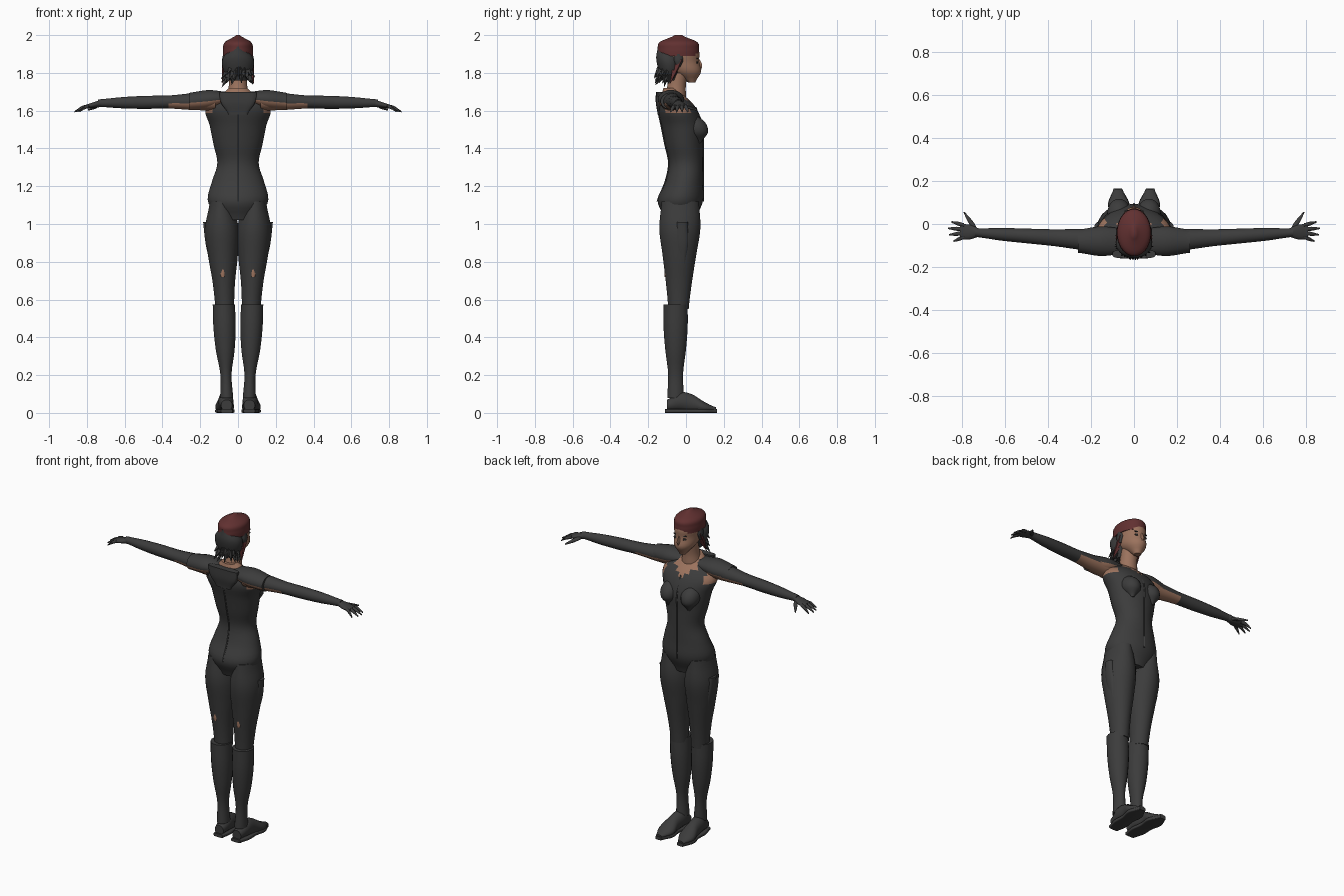
import bpy, bmesh, math, random
from mathutils import Vector

if "Cube" in bpy.data.objects:
    bpy.data.objects.remove(bpy.data.objects["Cube"])
random.seed(4)


def material(name, red, green, blue):
    mat = bpy.data.materials.new(name)
    mat.use_nodes = True
    colour = (red, green, blue, 1)
    mat.diffuse_color = colour
    mat.node_tree.nodes["Principled BSDF"].inputs["Base Color"].default_value = colour
    return mat


CLOTH = material("charcoal cloth", .045, .045, .045)
SKIN = material("skin", .33, .17, .11)
RED = material("dark red hair", .12, .03, .03)
DARK = material("grey black hair", .04, .04, .04)
LIP = material("lips", .24, .09, .08)


def finish(name, bm, materials, rule=None, angle=50):
    """Turn the bmesh into a smooth shaded object, coloured by a face rule."""
    bmesh.ops.recalc_face_normals(bm, faces=bm.faces)
    if rule:
        for face in bm.faces:
            face.material_index = int(rule(face.calc_center_median(), face.normal))
    mesh = bpy.data.meshes.new(name)
    bm.to_mesh(mesh)
    bm.free()
    part = bpy.data.objects.new(name, mesh)
    bpy.context.collection.objects.link(part)
    for mat in materials:
        mesh.materials.append(mat)
    bpy.ops.object.select_all(action="DESELECT")
    part.select_set(True)
    bpy.context.view_layer.objects.active = part
    bpy.ops.object.shade_smooth_by_angle(angle=math.radians(angle))


def sample(values, t):
    """Value at t of a smooth curve through evenly spaced values."""
    last = len(values) - 1
    if last == 0:
        return values[0]
    index = min(int(t * last), last - 1)
    u = t * last - index
    before, start, end, after = (values[max(0, min(last, index + k))] for k in (-1, 0, 1, 2))
    in_slope, out_slope = (end - before) / 2, (after - start) / 2
    rise = end - start
    return (start + u * in_slope + u * u * (3 * rise - 2 * in_slope - out_slope)
            + u ** 3 * (in_slope + out_slope - 2 * rise))


def loft(name, materials, start, end, wide, deep=None, lean=(0,), side=1,
         sides=16, rings=16, power=1, rule=None):
    """Oval sections from start to end; wide, deep and lean are profiles along the way."""
    bm = bmesh.new()
    start, end = Vector(start), Vector(end)
    span = [abs(value) for value in end - start]
    axis = span.index(max(span))
    across, up = [i for i in range(3) if i != axis]
    loops = []
    for ring in range(rings + 1):
        t = ring / rings
        centre = start.lerp(end, t)
        centre[up] += sample(lean, t)
        loop = []
        for k in range(sides):
            turn = math.tau * (k + .5) / sides
            c, s = math.cos(turn), math.sin(turn)
            point = centre.copy()
            point[across] += sample(wide, t) * math.copysign(abs(c) ** power, c)
            point[up] += sample(deep or wide, t) * math.copysign(abs(s) ** power, s)
            point.x *= side
            loop.append(bm.verts.new(point))
        loops.append(loop)
    for low, high in zip(loops, loops[1:]):
        for k in range(sides):
            bm.faces.new((low[k - 1], low[k], high[k], high[k - 1]))
    bm.faces.new(loops[0])
    bm.faces.new(loops[-1])
    finish(name, bm, materials, rule)


def spikes(name, pairs, radius, mat):
    """Thin pointed locks from base to tip."""
    bm = bmesh.new()
    for base, tip in pairs:
        base, tip = Vector(base), Vector(tip)
        aim = (tip - base).to_track_quat("Z", "Y")
        corners = [Vector((radius, 0, 0)), Vector((0, radius, 0))]
        corners += [-corner for corner in corners]
        ring = [bm.verts.new(base + aim @ corner) for corner in corners]
        point = bm.verts.new(tip)
        for k in range(len(ring)):
            bm.faces.new((ring[k - 1], ring[k], point))
        bm.faces.new(ring)
    finish(name, bm, [mat], angle=30)


# Torso: skin shows at the neckline and the armpits
def bare_torso(centre, normal):
    width = abs(centre.x)
    neckline = centre.y > -.04 and centre.z > 1.61 + width * .6 and width < .07
    armpit = 1.58 < centre.z < 1.66 and width > .125
    return neckline or armpit or centre.z > 1.7


hips, collar = (0, 0, 1.02), (0, 0, 1.72)
wide = [.1, .16, .14, .11, .13, .15, .17, .05]
deep = [.08, .12, .1, .09, .1, .11, .1, .04]
lean = [-.03, -.03, -.01, 0, -.01, -.02, -.05, -.08]
loft("bodysuit_torso", [CLOTH, SKIN], hips, collar, wide, deep, lean,
     sides=32, rings=32, rule=bare_torso)

# Raised zip and seam follow the torso profile
for name, way in (("front_zip", 1), ("back_seam", -1)):
    edge = [offset + way * depth for offset, depth in zip(lean, deep)][1:-1]
    loft(name, [CLOTH], (0, 0, 1.12), (0, 0, 1.62), [.005], lean=edge, sides=6)
loft("back_collar", [CLOTH], (0, -.14, 1.58), (0, -.14, 1.7),
     [.05, .09, .1], [.01, .02, .02], power=.5)

# Neck and head
loft("neck", [SKIN], (0, -.06, 1.66), (0, -.04, 1.8), [.06, .05, .05])
loft("head", [SKIN], (0, 0, 1.75), (0, 0, 1.97), [.02, .06, .07, .07, .03],
     [.02, .08, .1, .1, .06], [.03, 0, -.03, -.03, -.03], sides=24)
loft("nose", [SKIN], (0, .07, 1.81), (0, .065, 1.87), [.01, .01, .005], [.01, .02, .01], sides=8)
loft("lips", [LIP], (0, .064, 1.79), (0, .064, 1.8), [.01, .02, .01], [.01], sides=8, rings=4)

# Hair: red crown over a darker cropped back with loose locks
loft("hair_crown", [RED], (0, -.04, 1.89), (0, -.04, 2), [.08, .08, .07, .01],
     [.11, .11, .1, .02], sides=24)
loft("hair_back", [DARK], (0, -.08, 1.76), (0, -.1, 1.94), [.05, .08, .08, .03],
     [.04, .06, .065, .05], sides=24)
locks = []
for k in range(26):
    turn = -math.pi * (k + .5) / 26
    out = Vector((math.cos(turn), math.sin(turn), 0))
    base = Vector((0, -.08, random.uniform(1.77, 1.83))) + out * .06
    drop = Vector((random.uniform(-.01, .01), 0, -random.uniform(.03, .06)))
    locks.append((base, base + out * .03 + drop))
spikes("hair_back_locks", locks, .015, DARK)
locks = []
for side in (1, -1):
    for k in range(3):
        base = Vector((side * .07, -.03 - k * .015, 1.87 - k * .03))
        locks.append((base, base + Vector((side * .015, -.025, -.07))))
spikes("hair_side_locks", locks, .016, RED)


def bare_arm(centre, normal):
    return abs(centre.x) < .37 and normal.z < -.1


for side, tag in ((1, "left_"), (-1, "right_")):
    # Face details
    loft(tag + "eye", [DARK], (.03, .06, 1.85), (.03, .06, 1.86), [.01, .015, .01],
         [.005], side=side, sides=8, rings=4)
    loft(tag + "brow", [DARK], (.03, .06, 1.873), (.03, .06, 1.878), [.015],
         [.005], side=side, sides=8, rings=2)
    loft(tag + "ear_hair", [DARK], (.07, -.04, 1.83), (.07, -.04, 1.9), [.01, .015, .01],
         [.01, .025, .02], side=side, sides=10)

    # Bust and shoulder
    loft(tag + "bust", [CLOTH], (.07, .07, 1.43), (.07, .03, 1.59), [.01, .05, .05, .01],
         [.01, .06, .06, .01], side=side)
    loft(tag + "shoulder_sleeve", [CLOTH, SKIN], (.05, -.08, 1.67), (.26, -.08, 1.65),
         [.06, .07, .055], [.03, .05, .045], side=side, rule=bare_arm)

    # Arm with a bare underside above the long glove
    loft(tag + "arm", [CLOTH, SKIN], (.12, -.08, 1.65), (.74, -.04, 1.64),
         [.06, .05, .04, .035, .03, .02], [.05, .045, .035, .035, .03, .02],
         side=side, rings=30, rule=bare_arm)
    loft(tag + "hand", [CLOTH], (.72, -.04, 1.64), (.81, -.035, 1.62), [.02, .035, .035],
         [.02, .015, .01], side=side)
    for k, tip in enumerate((.84, .86, .865, .85)):
        loft(tag + "finger", [CLOTH], (.79, .018 * k - .06, 1.625), (tip, .03 * k - .08, 1.595),
             [.01, .01, .004], lean=(0, .005, 0), side=side, sides=8, rings=6)
    loft(tag + "thumb", [CLOTH], (.74, -.02, 1.63), (.79, .055, 1.605),
         [.01, .014, .01, .004], [.01, .01, .005], side=side, sides=8, rings=8)

    # Leg, thigh pocket and a worn hole behind the thigh
    loft(tag + "leg", [CLOTH], (.07, -.04, .55), (.09, -.03, 1.12), [.05, .06, .08, .09, .06],
         [.055, .07, .09, .11, .1], side=side, sides=20)
    loft(tag + "thigh_pocket", [CLOTH], (.13, -.02, .79), (.155, -.02, 1.01), [.02, .03, .03],
         [.02, .035, .03], side=side, power=.7)
    loft(tag + "trouser_hole", [SKIN], (.08, -.105, .72), (.08, -.105, .76), [.01, .015, .01],
         [.01], side=side, sides=8, rings=4)

    # Boot
    loft(tag + "boot_shaft", [CLOTH], (.06, -.055, .08), (.075, -.055, .575),
         [.035, .03, .05, .06, .06], [.045, .04, .055, .065, .065], side=side)
    loft(tag + "boot_foot", [CLOTH], (.06, -.1, 0), (.075, .16, 0), [.03, .04, .04, .05, .02],
         [.03, .05, .05, .03, .01], [.04, .06, .05, .03, .02], side=side)
    loft(tag + "boot_sole", [CLOTH], (.06, -.11, .01), (.075, .165, .01), [.03, .045, .04, .05, .02],
         [.01], side=side, power=.3)
